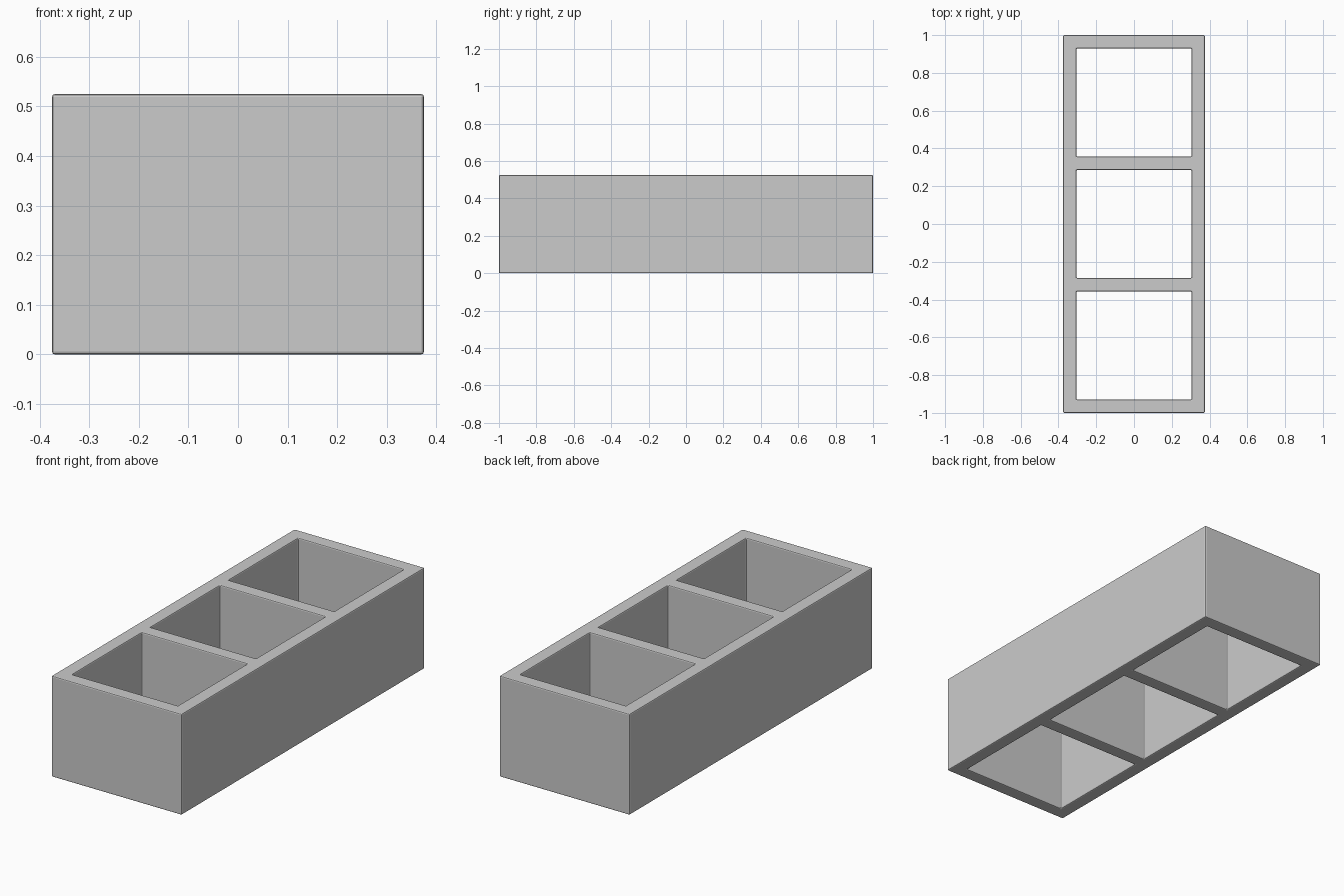
import bpy
import bmesh
from math import radians

cube = bpy.data.objects.get("Cube")
if cube:
    bpy.data.objects.remove(cube, do_unlink=True)

WIDTH, LENGTH, HEIGHT = 0.75, 2.0, 0.525
WALL, BAYS, EDGE = 0.071, 3, 0.006
bay = (LENGTH - WALL * (BAYS + 1)) / BAYS

# Plain grey material
grey = bpy.data.materials.new("plain grey")
grey.use_nodes = True
colour = (0.6, 0.6, 0.6, 1)
grey.diffuse_color = colour
grey.node_tree.nodes["Principled BSDF"].inputs["Base Color"].default_value = colour

# Grid lines on both faces of every wall
xs = [-WIDTH / 2, -WIDTH / 2 + WALL, WIDTH / 2 - WALL, WIDTH / 2]
ys = []
for i in range(BAYS + 1):
    start = -LENGTH / 2 + i * (bay + WALL)
    ys += [start, start + WALL]

# Plan of the frame with open bays, raised to full height
bm = bmesh.new()
grid = [[bm.verts.new((x, y, 0)) for x in xs] for y in ys]
for j in range(len(ys) - 1):
    for i in range(len(xs) - 1):
        if i == 1 and j % 2 == 1:
            continue
        bm.faces.new((grid[j][i], grid[j][i + 1], grid[j + 1][i + 1], grid[j + 1][i]))
raised = bmesh.ops.extrude_face_region(bm, geom=bm.faces[:])["geom"]
bmesh.ops.translate(bm, vec=(0, 0, HEIGHT),
                    verts=[v for v in raised if isinstance(v, bmesh.types.BMVert)])
bmesh.ops.recalc_face_normals(bm, faces=bm.faces[:])

mesh = bpy.data.meshes.new("three_bay_frame")
bm.to_mesh(mesh)
bm.free()
mesh.materials.append(grey)
frame = bpy.data.objects.new("three_bay_frame", mesh)
bpy.context.collection.objects.link(frame)

# Slightly softened edges
bevel = frame.modifiers.new("soft edges", "BEVEL")
bevel.width = EDGE
bevel.segments = 2
bevel.limit_method = "ANGLE"
bevel.angle_limit = radians(40)
